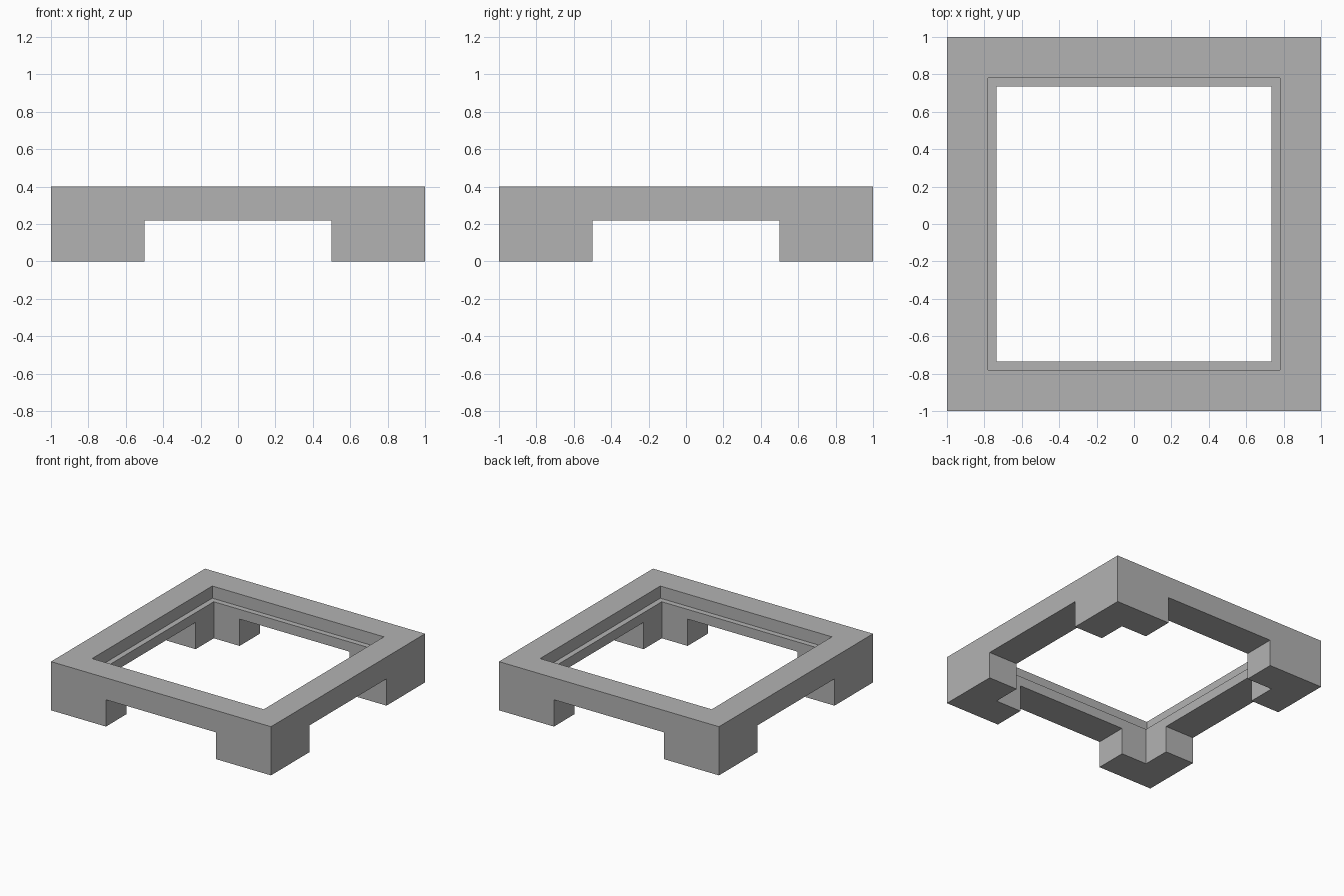
import bpy

default = bpy.data.objects.get("Cube")
if default:
    bpy.data.objects.remove(default, do_unlink=True)

HEIGHT = 0.4
LEDGE_Z = 0.3     # height of the recessed ledge
RAIL_Z = 0.22     # underside of the rails between the legs
GAP = 0.5         # half width of the gap between legs
OPENING = 0.735   # half width of the lower opening
RECESS = 0.78     # half width of the upper recess


def box(name, half_x, half_y, low, high):
    bpy.ops.mesh.primitive_cube_add(size=1, location=(0, 0, (low + high) / 2))
    obj = bpy.context.object
    obj.name = name
    obj.scale = (2 * half_x, 2 * half_y, high - low)
    bpy.ops.object.transform_apply(location=True, rotation=True, scale=True)
    return obj


def cut(target, cutter):
    mod = target.modifiers.new(cutter.name, 'BOOLEAN')
    mod.operation = 'DIFFERENCE'
    mod.solver = 'EXACT'
    mod.object = cutter
    bpy.context.view_layer.objects.active = target
    bpy.ops.object.modifier_apply(modifier=mod.name)
    bpy.data.objects.remove(cutter, do_unlink=True)


# Square frame with corner legs
frame = box("square_frame", 1, 1, 0, HEIGHT)

# Through opening and the wider recess that leaves a ledge
cut(frame, box("opening_cutter", OPENING, OPENING, -1, 1))
cut(frame, box("recess_cutter", RECESS, RECESS, LEDGE_Z, 1))

# Gaps under the rails on all four sides
cut(frame, box("side_gap_cutter", 2, GAP, -1, RAIL_Z))
cut(frame, box("front_gap_cutter", GAP, 2, -1, RAIL_Z))

# Plain grey finish
grey = bpy.data.materials.new("plain_grey")
grey.use_nodes = True
colour = (0.45, 0.45, 0.45, 1)
grey.diffuse_color = colour
grey.node_tree.nodes["Principled BSDF"].inputs["Base Color"].default_value = colour
frame.data.materials.clear()
frame.data.materials.append(grey)
for face in frame.data.polygons:
    face.material_index = 0
    face.use_smooth = False
